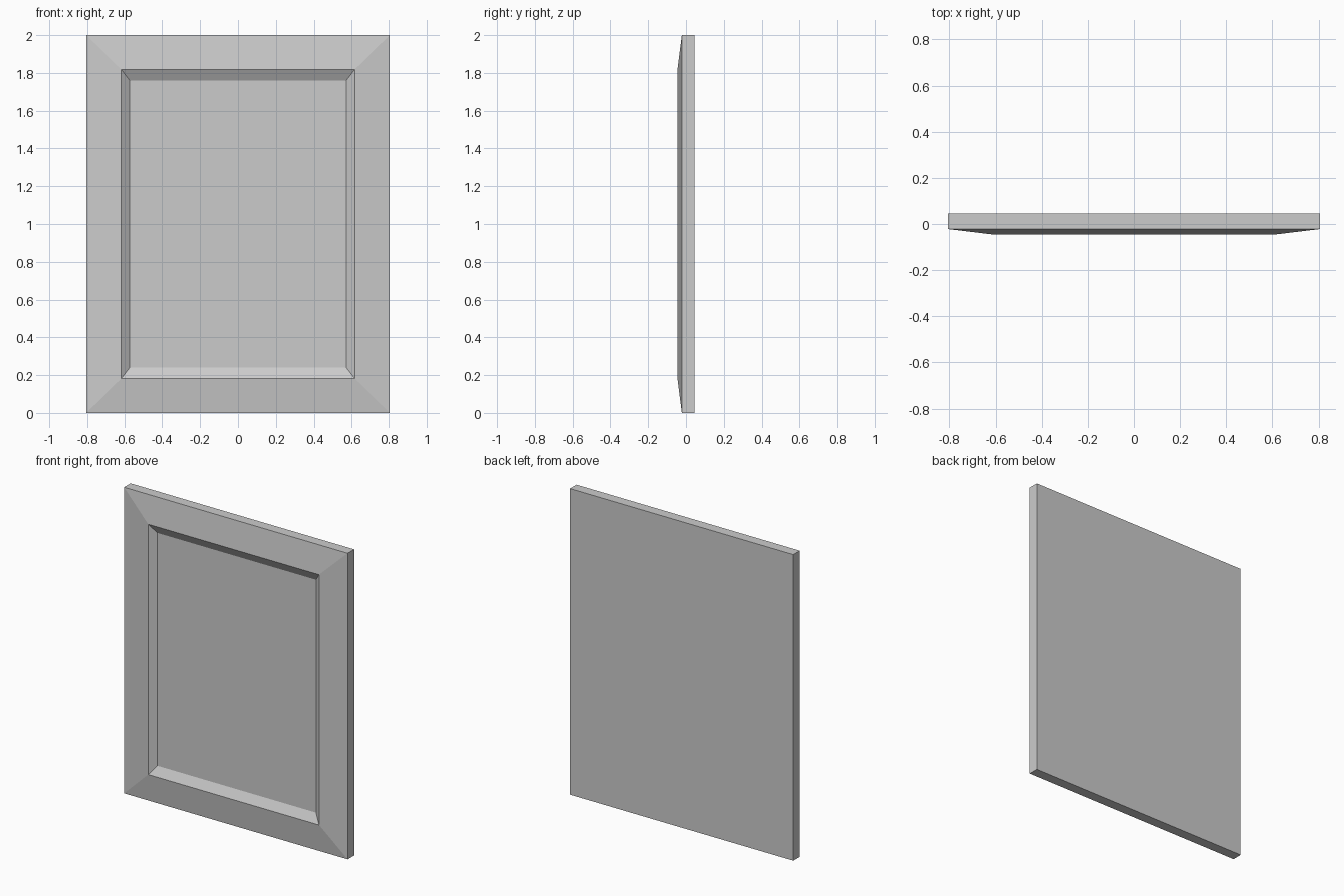
import bpy
import bmesh

cube = bpy.data.objects.get("Cube")
if cube:
    bpy.data.objects.remove(cube, do_unlink=True)

HEIGHT = 2.0
HALF_WIDTH = 0.806

grey = bpy.data.materials.new("plain_grey")
grey.use_nodes = True
colour = (0.6, 0.6, 0.6, 1)
grey.diffuse_color = colour
grey.node_tree.nodes["Principled BSDF"].inputs["Base Color"].default_value = colour


def ring(bm, inset_x, inset_z, y):
    """Rectangle of vertices inset from the outer edge, at depth y."""
    x = HALF_WIDTH - inset_x
    low, high = inset_z, HEIGHT - inset_z
    return [bm.verts.new((px, y, pz))
            for px, pz in ((-x, low), (x, low), (x, high), (-x, high))]


def bridge(bm, a, b):
    """Four mitred faces between two rectangles."""
    for i in range(4):
        j = (i + 1) % 4
        bm.faces.new((a[i], a[j], b[j], b[i]))


def add_object(name, bm):
    bmesh.ops.recalc_face_normals(bm, faces=bm.faces)
    mesh = bpy.data.meshes.new(name)
    bm.to_mesh(mesh)
    bm.free()
    mesh.materials.append(grey)
    obj = bpy.data.objects.new(name, mesh)
    bpy.context.collection.objects.link(obj)
    return obj


# Slab, sloping frame, raised ridge and recessed panel as one closed shell
bm = bmesh.new()
profile = (
    (0, 0, 0.045),            # back edge
    (0, 0, -0.022),           # front outer edge
    (0.19, 0.182, -0.045),    # ridge of the frame
    (0.234, 0.239, -0.013),   # foot of the inner bevel
)
rings = [ring(bm, *step) for step in profile]
for outer, inner in zip(rings, rings[1:]):
    bridge(bm, outer, inner)
bm.faces.new(rings[0])
bm.faces.new(rings[-1])
add_object("framed_panel", bm)
